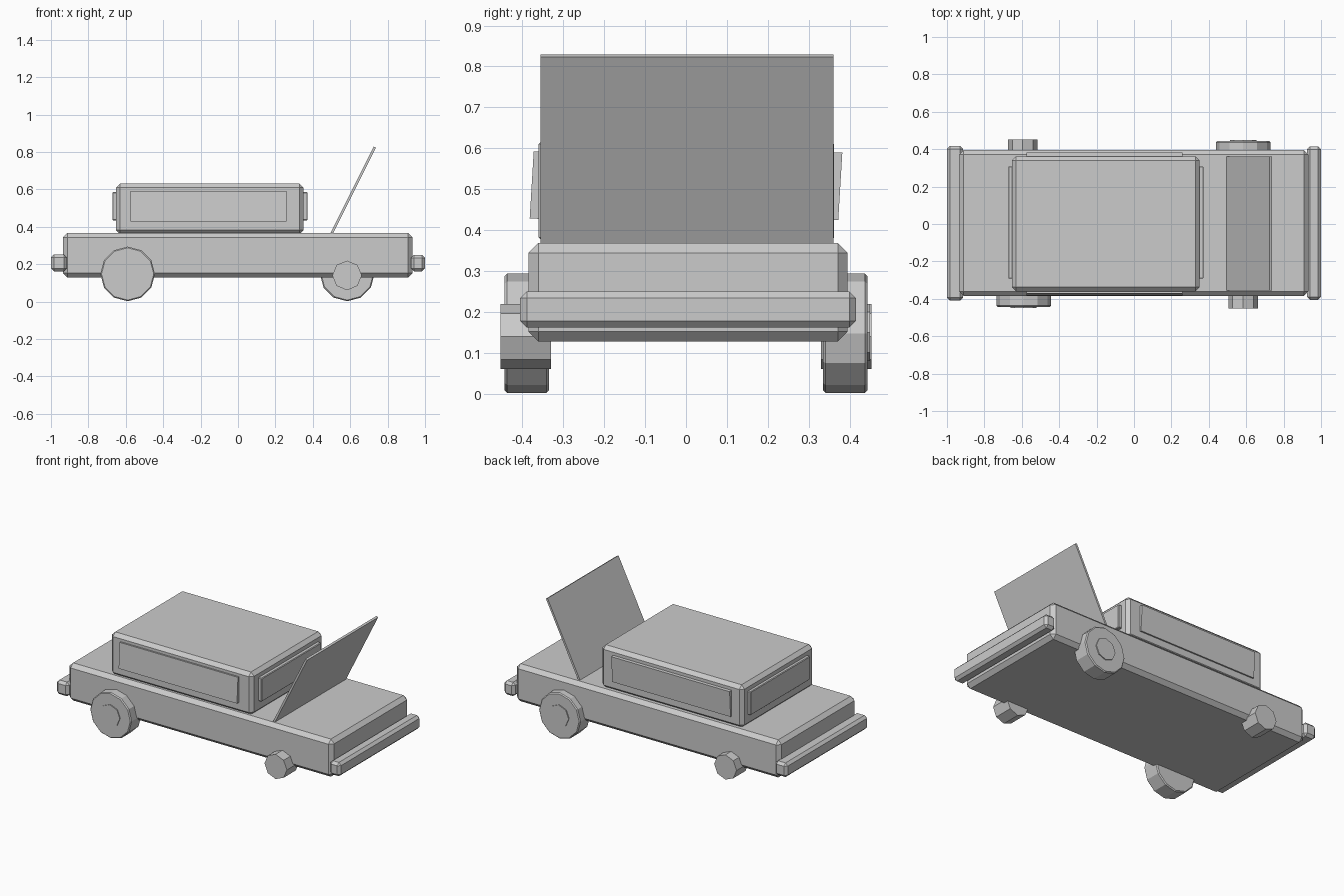
import bpy, bmesh
from math import pi, atan2, hypot
from mathutils import Matrix, Vector

if "Cube" in bpy.data.objects:
    bpy.data.objects.remove(bpy.data.objects["Cube"])


def finish(bm, name):
    me = bpy.data.meshes.new(name)
    bm.to_mesh(me)
    bm.free()
    ob = bpy.data.objects.new(name, me)
    bpy.context.collection.objects.link(ob)
    return ob


def box(name, lo, hi, bevel=0.0, rot=None):
    lo, hi = Vector(lo), Vector(hi)
    bm = bmesh.new()
    bmesh.ops.create_cube(bm, size=1)
    bmesh.ops.scale(bm, vec=hi - lo, verts=bm.verts)
    if bevel:
        bmesh.ops.bevel(bm, geom=bm.edges[:], offset=bevel, segments=1,
                        affect='EDGES')
    ob = finish(bm, name)
    ob.location = (lo + hi) / 2
    if rot:
        ob.rotation_euler = rot
    return ob


def drum(name, x, z, r, y0, y1, sides, bevel=0.0):
    bm = bmesh.new()
    bmesh.ops.create_cone(bm, cap_ends=True, segments=sides, radius1=r,
                          radius2=r, depth=abs(y1 - y0))
    if bevel:
        rims = [e for e in bm.edges if any(len(f.verts) > 4 for f in e.link_faces)]
        bmesh.ops.bevel(bm, geom=rims, offset=bevel, segments=1, affect='EDGES')
    bmesh.ops.transform(bm, matrix=Matrix.Rotation(pi / 2, 4, 'X'), verts=bm.verts)
    ob = finish(bm, name)
    ob.location = (x, (y0 + y1) / 2, z)
    return ob


# Lower body and cabin
box("body", (-0.935, -0.385, 0.128), (0.932, 0.395, 0.368), 0.024)
box("cabin", (-0.652, -0.36, 0.36), (0.35, 0.362, 0.632), 0.022)

# Bumpers
box("rear_bumper", (-1.0, -0.41, 0.162), (-0.915, 0.418, 0.252), 0.016)
box("front_bumper", (0.925, -0.405, 0.162), (1.0, 0.415, 0.25), 0.016)

# Windows
box("side_window_near", (-0.575, -0.377, 0.428), (0.26, -0.352, 0.592), rot=(-0.06, 0, 0))
box("side_window_far", (-0.575, 0.352, 0.425), (0.26, 0.377, 0.59), rot=(-0.06, 0, 0))
box("front_window", (0.34, -0.292, 0.435), (0.372, 0.308, 0.585), 0.004)
box("rear_window", (-0.672, -0.292, 0.435), (-0.64, 0.308, 0.585), 0.004)

# Raised lid, leaning forward from its hinge line
a, b = Vector((0.5, 0, 0.362)), Vector((0.731, 0, 0.826))
d, mid = b - a, (a + b) / 2
h = hypot(d.x, d.z) / 2
box("open_lid", mid - Vector((0.0065, 0.355, h)), mid + Vector((0.0065, 0.36, h)),
    rot=(0, atan2(d.x, d.z), 0))

# Full wheels with hubs on one diagonal, bare hubs on the other
for x, s, label in ((-0.59, -1, "rear_near"), (0.584, 1, "front_far")):
    drum("wheel_" + label, x, 0.148, 0.146, s * 0.335, s * 0.443, 12, 0.006)
    drum("hubcap_" + label, x, 0.15, 0.07, s * 0.40, s * 0.449, 8)
for x, s, label in ((0.583, -1, "front_near"), (-0.595, 1, "rear_far")):
    drum("bare_hub_" + label, x, 0.14, 0.079, s * 0.33, s * 0.453, 8)
